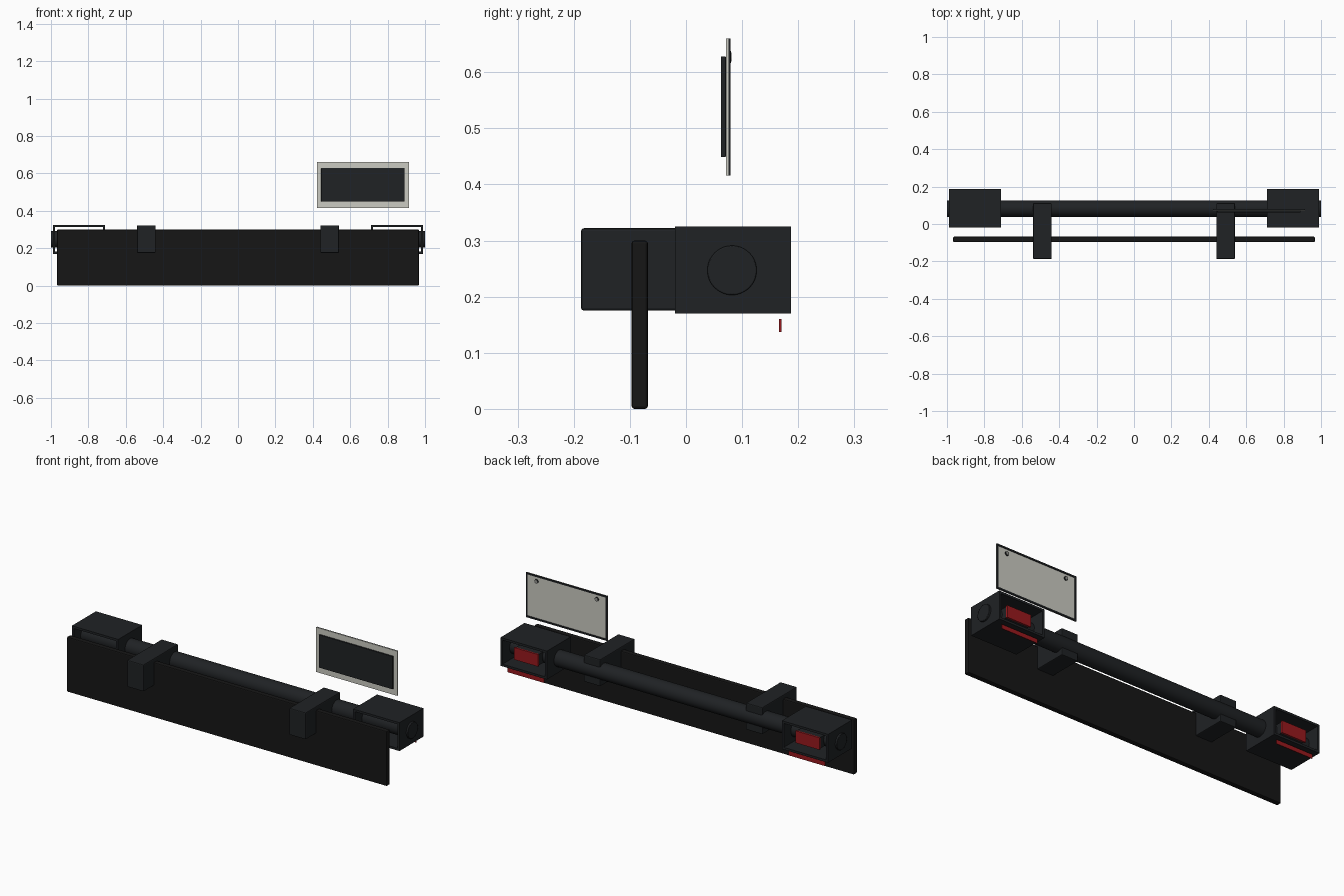
import bpy, bmesh, math
from mathutils import Matrix

if "Cube" in bpy.data.objects:
    bpy.data.objects.remove(bpy.data.objects["Cube"])


def material(name, rgb):
    m = bpy.data.materials.new(name)
    m.diffuse_color = (*rgb, 1)
    m.use_nodes = True
    m.node_tree.nodes["Principled BSDF"].inputs["Base Color"].default_value = m.diffuse_color
    return m


BLACK = material("black_steel", (0.014, 0.016, 0.018))
RUBBER = material("black_rubber", (0.008, 0.008, 0.008))
RED = material("red_lens", (0.32, 0.01, 0.013))
PALE = material("pale_plate", (0.6, 0.6, 0.54))
GREY = material("grey_metal", (0.3, 0.3, 0.28))


def finish(name, bm, mat, bevel=0, smooth=False):
    bmesh.ops.recalc_face_normals(bm, faces=bm.faces)
    me = bpy.data.meshes.new(name)
    bm.to_mesh(me)
    bm.free()
    ob = bpy.data.objects.new(name, me)
    bpy.context.collection.objects.link(ob)
    me.materials.append(mat)
    if bevel:
        b = ob.modifiers.new("Bevel", 'BEVEL')
        b.width = bevel
        b.segments = 2
    if smooth:
        bpy.ops.object.select_all(action='DESELECT')
        ob.select_set(True)
        bpy.context.view_layer.objects.active = ob
        bpy.ops.object.shade_smooth_by_angle(angle=math.radians(35))
    return ob


def box(name, x, y, z, mat, bevel=0):
    """Box from (min, max) ranges."""
    bm = bmesh.new()
    size = [r[1] - r[0] for r in (x, y, z)]
    mid = [(r[0] + r[1]) / 2 for r in (x, y, z)]
    bmesh.ops.create_cube(bm, size=1, matrix=Matrix.Translation(mid) @ Matrix.Diagonal((*size, 1)))
    return finish(name, bm, mat, bevel)


def cylinder(name, center, radius, depth, axis, mat, sides=48, bevel=0):
    bm = bmesh.new()
    rot = Matrix.Rotation(math.pi / 2, 4, 'Y' if axis == 'x' else 'X')
    bmesh.ops.create_cone(bm, cap_ends=True, segments=sides, radius1=radius, radius2=radius,
                          depth=depth, matrix=Matrix.Translation(center) @ rot)
    return finish(name, bm, mat, bevel, smooth=True)


def frame(name, x, y, z, wall, mat):
    """Rectangular sleeve, open along y."""
    bm = bmesh.new()
    rings = []
    for yy in y:
        for w in (0, wall):
            pts = ((x[0] + w, z[0] + w), (x[1] - w, z[0] + w), (x[1] - w, z[1] - w), (x[0] + w, z[1] - w))
            rings.append([bm.verts.new((px, yy, pz)) for px, pz in pts])
    fo, fi, bo, bi = rings
    for a, b in ((fo, fi), (fi, bi), (bi, bo), (bo, fo)):
        for i in range(4):
            j = (i + 1) % 4
            bm.faces.new((a[i], a[j], b[j], b[i]))
    return finish(name, bm, mat)


def span(side, a, b):
    return tuple(sorted((side * a, side * b)))


# Hanging flap and the cross tube behind it
box("rubber_flap", (-0.967, 0.967), (-0.097, -0.068), (0, 0.30), RUBBER, 0.005)
cylinder("cross_tube", (0, 0.082, 0.247), 0.044, 2.0, 'x', BLACK, bevel=0.002)

for side, tag in ((-1, "left"), (1, "right")):
    # Mounting bracket
    box(f"mount_bracket_{tag}", span(side, 0.44, 0.54), (-0.187, 0.112), (0.175, 0.322), BLACK, 0.005)
    # Open lamp housing, lamp and reflector strip
    frame(f"lamp_housing_{tag}", span(side, 0.71, 0.99), (-0.02, 0.187), (0.17, 0.325), 0.012, BLACK)
    box(f"lamp_base_{tag}", span(side, 0.78, 0.92), (0.11, 0.158), (0.217, 0.277), BLACK)
    box(f"lamp_lens_{tag}", span(side, 0.777, 0.923), (0.158, 0.166), (0.214, 0.28), RED)
    box(f"reflector_strip_{tag}", span(side, 0.74, 0.96), (0.166, 0.17), (0.137, 0.16), RED)

# Registration plate with holder, border and screws
box("plate_holder", (0.445, 0.89), (0.062, 0.071), (0.449, 0.628), BLACK, 0.001)
box("plate", (0.422, 0.913), (0.071, 0.0755), (0.416, 0.66), PALE)
frame("plate_border", (0.422, 0.913), (0.0755, 0.079), (0.416, 0.66), 0.009, BLACK)
for x, tag in ((0.485, "left"), (0.85, "right")):
    cylinder(f"plate_screw_{tag}", (x, 0.0775, 0.627), 0.011, 0.006, 'y', BLACK, 20)
    cylinder(f"plate_screw_head_{tag}", (x, 0.0785, 0.627), 0.008, 0.005, 'y', GREY, 20)
